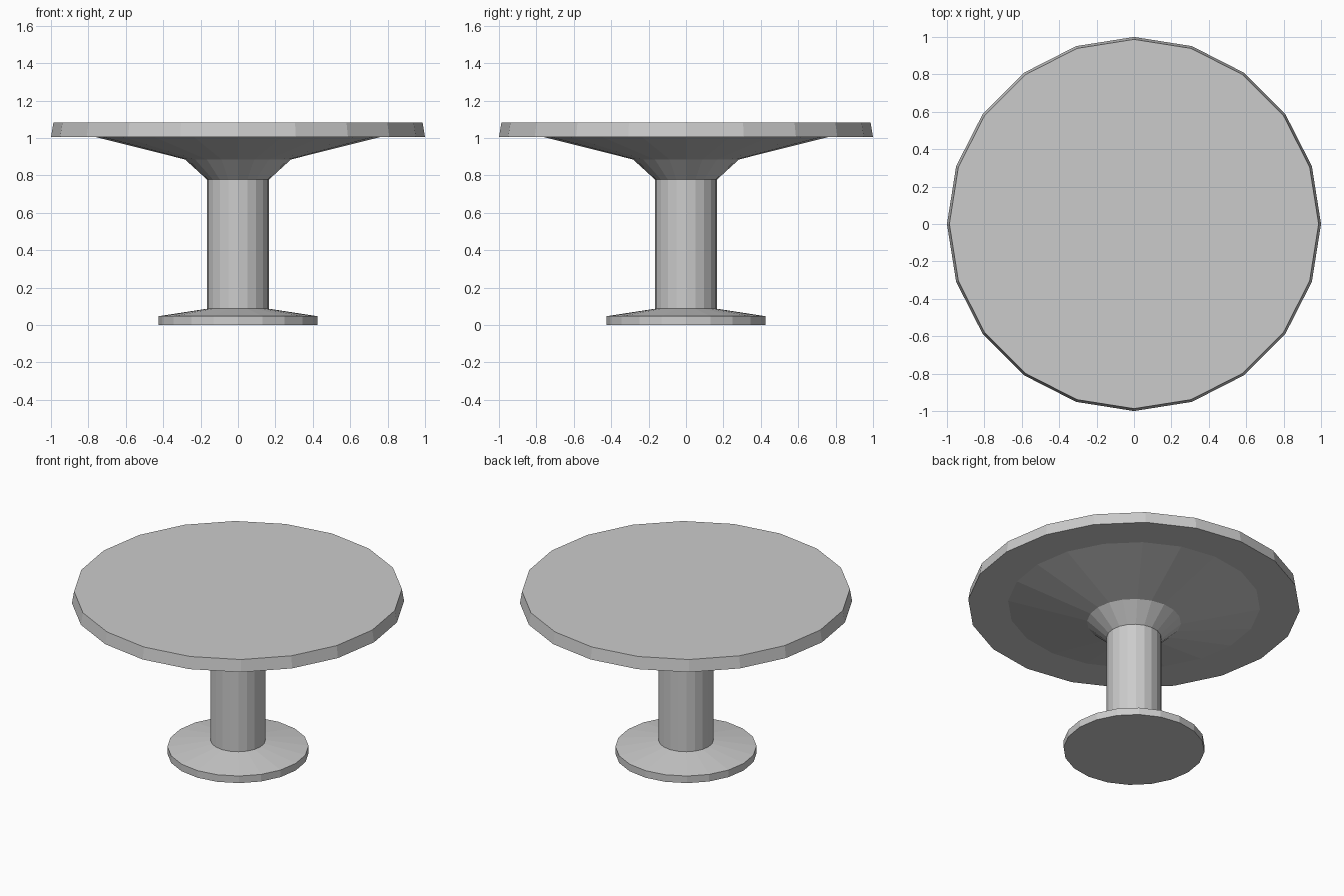
import bpy
import bmesh
from math import cos, sin, pi

if "Cube" in bpy.data.objects:
    bpy.data.objects.remove(bpy.data.objects["Cube"])

SIDES = 20


def lathe(name, profile):
    """Flat-shaded revolved solid from (radius, z) points, capped at both ends."""
    bm = bmesh.new()
    rings = [[bm.verts.new((r * cos(2 * pi * i / SIDES), r * sin(2 * pi * i / SIDES), z))
              for i in range(SIDES)] for r, z in profile]
    for low, high in zip(rings, rings[1:]):
        for i in range(SIDES):
            j = (i + 1) % SIDES
            bm.faces.new((low[i], low[j], high[j], high[i]))
    bm.faces.new(rings[0][::-1])
    bm.faces.new(rings[-1])
    bmesh.ops.recalc_face_normals(bm, faces=bm.faces)
    mesh = bpy.data.meshes.new(name)
    bm.to_mesh(mesh)
    bm.free()
    obj = bpy.data.objects.new(name, mesh)
    bpy.context.collection.objects.link(obj)
    return obj


# One continuous turned piece, from the floor up
lathe("round_pedestal_table", [
    (0.425, 0.0), (0.425, 0.047),    # foot disc
    (0.165, 0.087), (0.165, 0.777),  # column
    (0.283, 0.885), (0.76, 1.005),   # flared support
    (1.0, 1.005), (0.987, 1.083),    # tabletop with tapered rim
])
